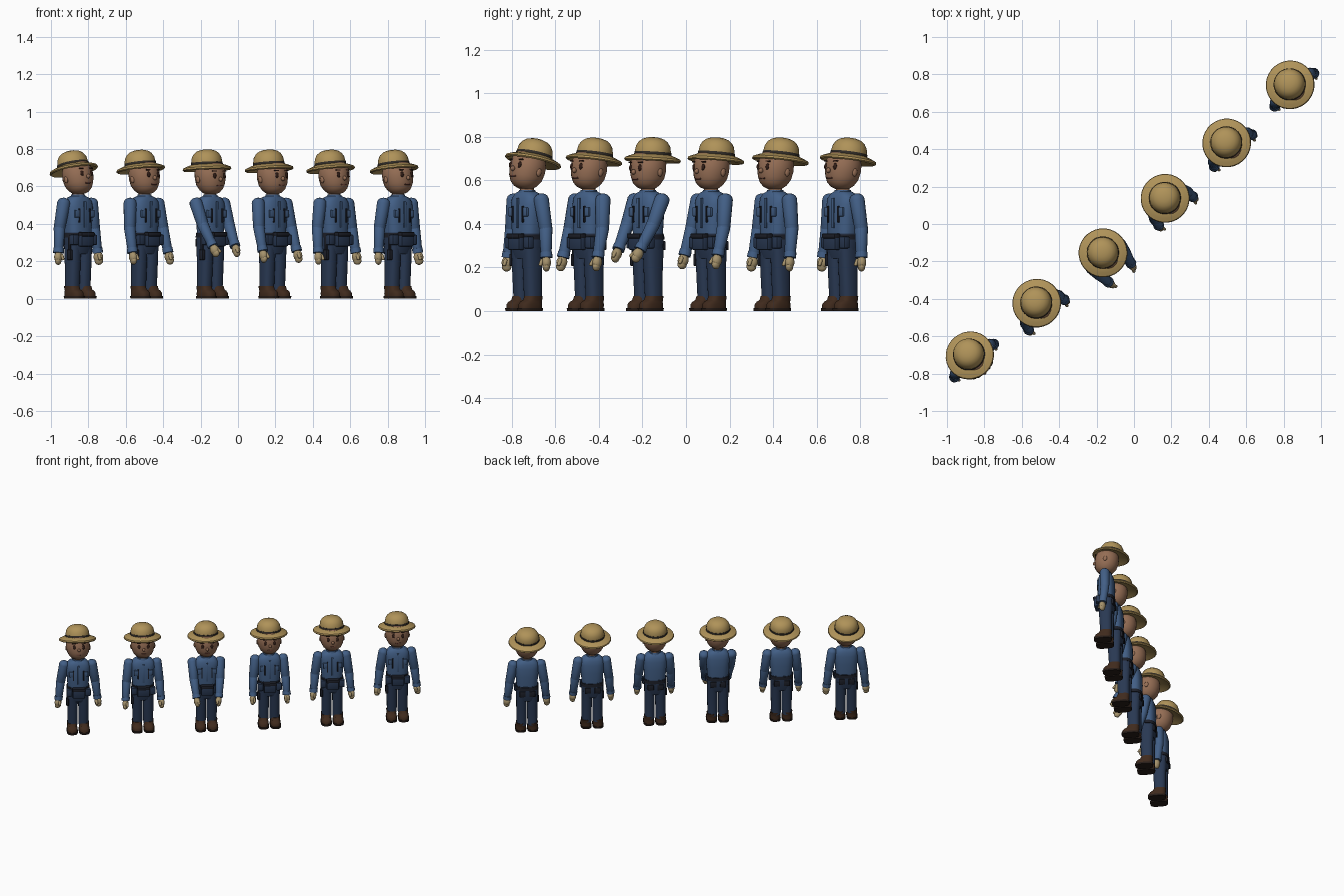
import bpy, bmesh, math
from mathutils import Matrix, Vector

if "Cube" in bpy.data.objects:
    bpy.data.objects.remove(bpy.data.objects["Cube"])

COL = {"straw": (.43, .29, .10), "band": (.03, .025, .02), "skin": (.30, .155, .09),
       "shirt": (.055, .115, .24), "denim": (.022, .04, .085), "leather": (.05, .023, .012),
       "sole": (.02, .012, .009), "glove": (.38, .29, .15), "dark": (.012, .014, .022),
       "eye": (.03, .012, .008), "lip": (.14, .05, .035)}
MATS = {}
for n, c in COL.items():
    MATS[n] = bpy.data.materials.new(n)
    MATS[n].diffuse_color = (*c, 1)

FRAME = Matrix()  # placement of the figure being built


def finish(bm, name, mat, m=Matrix()):
    bmesh.ops.recalc_face_normals(bm, faces=bm.faces)
    for f in bm.faces:
        f.smooth = True
    for e in bm.edges:
        e.smooth = e.calc_face_angle(0) < math.radians(40)
    me = bpy.data.meshes.new(name)
    bm.to_mesh(me)
    bm.free()
    me.materials.append(MATS[mat])
    ob = bpy.data.objects.new(name, me)
    ob.matrix_world = FRAME @ m
    bpy.context.collection.objects.link(ob)
    return ob


def loft(name, mat, rings, m=Matrix(), seg=24, p=2.0):
    """rings: (z, rx, ry, y offset), p above 2 makes the section boxier"""
    bm = bmesh.new()
    loops = []
    for z, rx, ry, oy in rings:
        ring = []
        for i in range(seg):
            a = 2 * math.pi * i / seg
            c, s = math.cos(a), math.sin(a)
            ring.append(bm.verts.new((rx * math.copysign(abs(c) ** (2 / p), c),
                                      oy + ry * math.copysign(abs(s) ** (2 / p), s), z)))
        loops.append(ring)
    for a, b in zip(loops, loops[1:]):
        for i in range(seg):
            j = (i + 1) % seg
            bm.faces.new((a[i], a[j], b[j], b[i]))
    bm.faces.new(loops[0])
    bm.faces.new(loops[-1])
    return finish(bm, name, mat, m)


def ball(name, mat, loc, size, m=Matrix(), seg=16):
    bm = bmesh.new()
    bmesh.ops.create_uvsphere(bm, u_segments=seg, v_segments=seg // 2 + 2, radius=1,
                              matrix=Matrix.LocRotScale(Vector(loc), None, Vector(size)))
    return finish(bm, name, mat, m)


def box(name, mat, loc, size, m=Matrix(), bevel=.2):
    bm = bmesh.new()
    bmesh.ops.create_cube(bm, size=1, matrix=Matrix.LocRotScale(Vector(loc), None, Vector(size)))
    bmesh.ops.bevel(bm, geom=bm.edges[:], offset=min(size) * bevel, segments=2,
                    affect='EDGES', profile=.5)
    return finish(bm, name, mat, m)


def limb(name, mat, a, b, ra, rb):
    """tapered capsule from a to b"""
    d = b - a
    L = d.length
    m = Matrix.Translation(a) @ d.to_track_quat('Z', 'Y').to_matrix().to_4x4()
    ang = [math.radians(t) for t in (80, 55, 28, 0)]
    rings = [(-ra * .8 * math.sin(t), ra * math.cos(t), ra * math.cos(t), 0) for t in ang]
    rings += [(L + rb * .6 * math.sin(t), rb * math.cos(t), rb * math.cos(t), 0) for t in ang[::-1]]
    loft(name, mat, rings, m, 16)


def build_head(tilt):
    c = Vector((0, 0, .645))
    m = Matrix.Translation(c) @ Matrix.Rotation(-tilt, 4, 'X')
    # egg shaped head, narrower at the chin
    loft("head", "skin", [(-.088, .02, .02, -.004), (-.080, .043, .043, -.004), (-.062, .062, .063, -.003),
                          (-.035, .076, .077, 0), (0, .083, .084, 0), (.035, .083, .083, 0),
                          (.07, .07, .072, 0), (.1, .03, .03, 0)], m)
    ball("nose", "skin", (0, -.085, -.012), (.010, .012, .012), m, 12)
    box("mouth", "lip", (0, -.073, -.045), (.034, .008, .006), m)
    for s in (-1, 1):
        ball("eye", "eye", (s * .032, -.076, .008), (.011, .006, .015), m, 12)
        box("eyebrow", "eye", (s * .033, -.076, .033), (.026, .010, .006), m)
        ball("ear", "skin", (s * .081, .006, -.008), (.008, .014, .019), m, 12)
    # straw hat, set back on the head
    h = m @ Matrix.Translation((0, .024, .058))
    loft("hat_brim", "straw", [(.002, .07, .07, 0), (-.010, .105, .105, 0), (-.016, .124, .124, 0),
                               (-.010, .131, .131, 0), (-.001, .128, .128, 0), (.008, .108, .108, 0),
                               (.018, .08, .08, 0)], h, 32)
    loft("hat_band", "band", [(.008, .087, .087, 0), (.028, .085, .085, 0)], h, 32)
    loft("hat_crown", "straw", [(.005, .084, .084, 0), (.032, .083, .083, 0), (.055, .079, .079, 0),
                                (.075, .067, .067, 0), (.088, .05, .05, 0), (.095, .028, .028, 0),
                                (.097, .008, .008, 0)], h, 32)


def build_body():
    loft("neck", "skin", [(.53, .033, .033, 0), (.575, .031, .031, 0)], seg=16)
    loft("shirt", "shirt", [(.32, .071, .054, 0), (.36, .074, .056, 0), (.43, .080, .058, 0),
                            (.49, .084, .056, 0), (.52, .080, .050, 0), (.540, .062, .042, 0),
                            (.550, .036, .034, 0)], p=2.6)
    loft("collar", "shirt", [(.538, .042, .042, 0), (.556, .037, .037, 0)], seg=16)
    # shirt front details
    box("shirt_placket", "shirt", (0, -.058, .45), (.014, .008, .14))
    for s in (-1, 1):
        box("chest_strap", "dark", (s * .036, -.056, .445), (.008, .010, .075))
        box("chest_pocket", "shirt", (s * .05, -.052, .455), (.032, .012, .04))
    # trousers, belt and tool pouches
    loft("hips", "denim", [(.24, .066, .048, 0), (.28, .075, .056, 0), (.33, .076, .059, 0),
                           (.355, .075, .058, 0)], p=2.6)
    loft("belt", "dark", [(.328, .080, .062, 0), (.352, .079, .061, 0)], p=2.6)
    box("front_pouch", "denim", (0, -.066, .318), (.085, .034, .075))
    box("pouch_flap", "dark", (0, -.070, .345), (.09, .036, .022))
    box("side_holster", "dark", (-.076, -.022, .235), (.018, .03, .055))
    box("holster_strap", "dark", (-.078, -.022, .295), (.01, .016, .09))
    for s in (-1, 1):
        box("hip_pouch", "denim", (s * .065, -.045, .315), (.04, .034, .055))
        box("back_pocket", "dark", (s * .034, .053, .30), (.042, .016, .042))
        m = Matrix.Translation((s * .038, 0, 0))
        loft("leg", "denim", [(.05, .034, .040, .004), (.08, .035, .041, .003), (.18, .036, .044, 0),
                              (.29, .037, .05, 0)], m, 20, 2.5)
        # boots
        m = Matrix.Translation((s * .042, 0, 0))
        loft("boot_sole", "sole", [(0, .038, .062, -.018), (.014, .039, .064, -.018)], m, 24, 3)
        loft("boot", "leather", [(.012, .036, .060, -.017), (.030, .037, .060, -.016),
                                 (.042, .034, .054, -.012), (.050, .033, .046, -.002),
                                 (.068, .035, .042, .003)], m, 24, 2.6)


def build_arm(s, lat, fwd, z):
    a = Vector((s * .097, .004, .512))
    h = Vector((s * lat, -fwd, z))
    elbow = a.lerp(h, .45) + Vector((s * .004, .008, 0))
    wrist = a.lerp(h, .86)
    limb("upper_sleeve", "shirt", a, elbow, .035, .031)
    limb("lower_sleeve", "shirt", elbow, wrist, .031, .025)
    d = (wrist - elbow).normalized()
    m = Matrix.Translation(wrist) @ d.to_track_quat('Z', 'Y').to_matrix().to_4x4()
    loft("cuff", "shirt", [(-.014, .028, .028, 0), (.012, .029, .029, 0)], m, 16)
    # gloved hand with thumb
    ball("glove", "glove", (0, 0, .034), (.022, .026, .030), m)
    ball("glove_fingers", "glove", (0, 0, .054), (.017, .023, .022), m)
    limb("thumb", "glove", wrist + d * .024 + Vector((-s * .008, -.018, 0)),
         wrist + d * .046 + Vector((-s * .012, -.026, 0)), .009, .008)


# row of figures: x, y, head tilt, hand sideways, hand forward, hand height
ROW = [(-.855, -.73, 15, .142, .000, .215), (-.50, -.447, 9, .128, .055, .215),
       (-.148, -.175, 4, .076, .125, .255), (.185, .115, 6, .122, .066, .225),
       (.515, .41, 8, .136, .025, .215), (.855, .72, 9, .142, .003, .215)]
for x, y, tilt, lat, fwd, z in ROW:
    FRAME = Matrix.Translation((x, y, 0)) @ Matrix.Rotation(math.radians(40), 4, 'Z')
    build_body()
    build_head(math.radians(tilt))
    for side in (-1, 1):
        build_arm(side, lat, fwd, z)

for m in bpy.data.materials:
    if m.users and not m.is_grease_pencil:
        m.use_nodes = True
        m.node_tree.nodes["Principled BSDF"].inputs["Base Color"].default_value = m.diffuse_color
